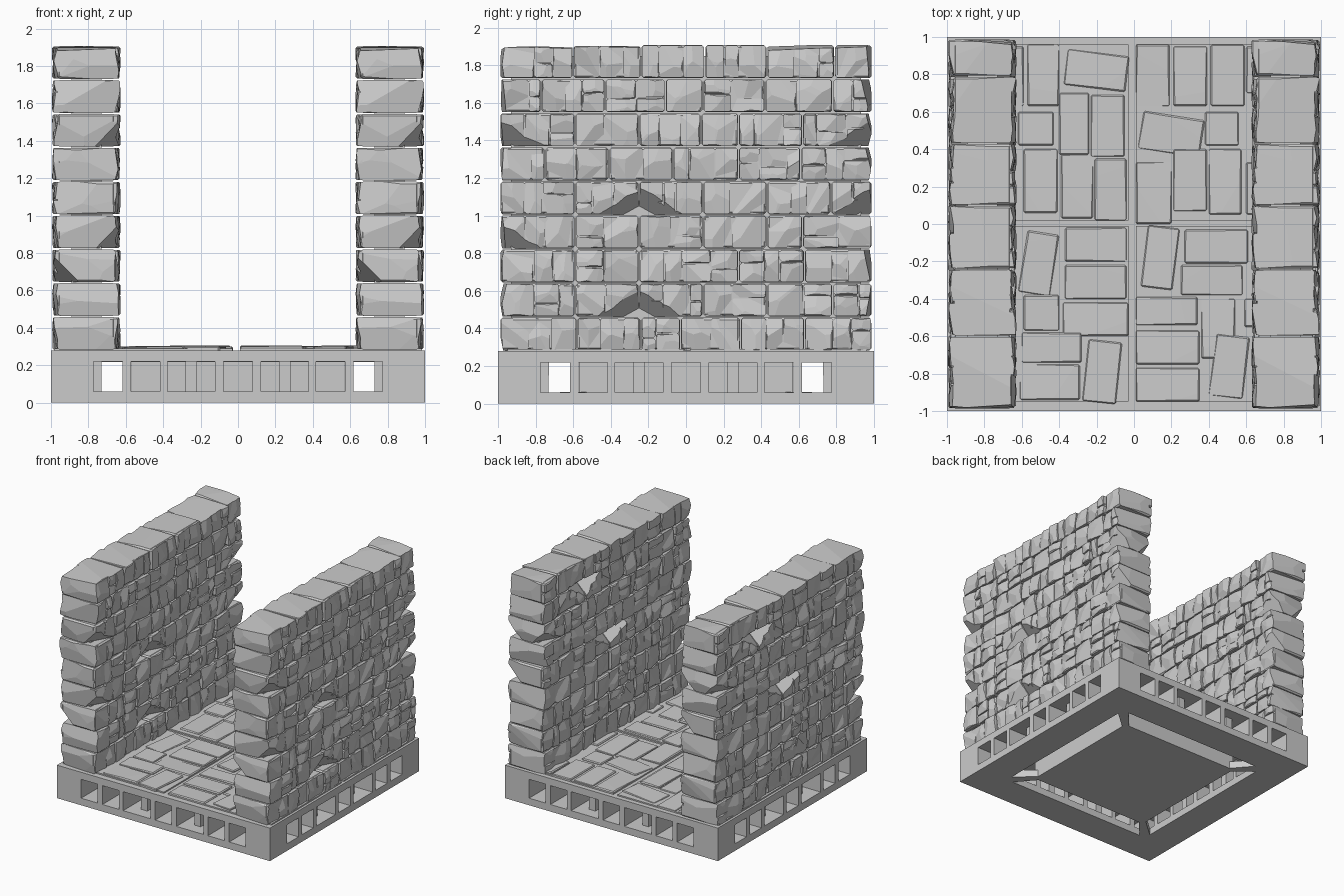
import bpy, bmesh, random
from math import radians, pi
from mathutils import Vector, Matrix

if "Cube" in bpy.data.objects:
    bpy.data.objects.remove(bpy.data.objects["Cube"])

random.seed(11)
R = random.uniform


def make_object(name, bm, loc=(0, 0, 0)):
    me = bpy.data.meshes.new(name)
    bmesh.ops.recalc_face_normals(bm, faces=bm.faces[:])
    bm.to_mesh(me)
    bm.free()
    ob = bpy.data.objects.new(name, me)
    ob.location = loc
    bpy.context.collection.objects.link(ob)
    return ob


def add_box(bm, lo, hi, mat=Matrix()):
    lo, hi = Vector(lo), Vector(hi)
    m = mat @ Matrix.Translation((lo + hi) / 2) @ Matrix.Diagonal((*(hi - lo), 1))
    bmesh.ops.create_cube(bm, size=1, matrix=m)


def add_stone(target, lo, hi, bevel, cuts=(), mat=Matrix()):
    """Bevelled box chiselled by planes (point, normal), added to target."""
    bm = bmesh.new()
    add_box(bm, lo, hi)
    bmesh.ops.bevel(bm, geom=bm.edges[:], offset=bevel, segments=1, affect='EDGES')
    for co, no in cuts:
        bmesh.ops.bisect_plane(bm, geom=bm.verts[:] + bm.edges[:] + bm.faces[:], dist=1e-5,
                               plane_co=co, plane_no=no, clear_outer=True)
        rim = [e for e in bm.edges if e.is_boundary]
        if rim:
            bmesh.ops.holes_fill(bm, edges=rim, sides=0)
    if bm.faces:
        bm.transform(mat)
        me = bpy.data.meshes.new("tmp")
        bm.to_mesh(me)
        target.from_mesh(me)
        bpy.data.meshes.remove(me)
    bm.free()


# Base with ring channel underneath and side openings
bm = bmesh.new()
add_box(bm, (-1, -1, 0), (1, 1, 0.28))
base = make_object("base", bm)
openings = [(-.695, .155), (-.495, .155), (-.25, .255), (0, .155),
            (.25, .255), (.495, .155), (.695, .155)]
cut = bmesh.new()
posts = bmesh.new()
for i in range(4):
    rot = Matrix.Rotation(i * pi / 2, 4, 'Z')
    # underside slot, leaving diagonal ribs at the corners
    quad = [cut.verts.new(rot @ Vector(p)) for p in
            ((.57, -.53, -.1), (.73, -.67, -.1), (.73, .67, -.1), (.57, .53, -.1))]
    face = cut.faces.new(quad)
    ext = bmesh.ops.extrude_face_region(cut, geom=[face])
    for v in ext['geom']:
        if isinstance(v, bmesh.types.BMVert):
            v.co.z = .15
    add_box(cut, (.57, -.728, .061), (.729, .728, .219), rot)
    for c, w in openings:
        add_box(cut, (.65, c - w / 2, .06), (1.1, c + w / 2, .22), rot)
    for c in (-.25, .25):
        add_box(posts, (.74, c - .03, .05), (.9, c + .03, .23), rot)
cutter = make_object("base_cutter", cut)
cutter.hide_render = True
mod = base.modifiers.new("openings", 'BOOLEAN')
mod.operation, mod.solver, mod.use_self = 'DIFFERENCE', 'EXACT', True
mod.object = cutter
bpy.context.view_layer.objects.active = base
bpy.ops.object.modifier_apply(modifier=mod.name)
bpy.data.objects.remove(cutter)
make_object("opening_posts", posts)

# Four thin floor panels, with narrow joints between them
bm = bmesh.new()
for x0, x1 in ((-.98, -.03), (.01, .98)):
    for y0, y1 in ((-.95, -.01), (.02, .96)):
        add_box(bm, (x0, y0, .27), (x1, y1, .291))
make_object("floor_panels", bm)

# Paving stones: x0, x1, y0, y1
back_paving = [
    (-.57, -.40, .63, .96), (-.62, -.43, .42, .60), (-.40, -.24, .37, .70),
    (-.23, -.05, .36, .69), (-.59, -.41, .06, .40), (-.39, -.22, .03, .37),
    (-.21, -.04, .02, .35), (-.66, -.59, .63, .95), (.01, .19, .63, .96),
    (.21, .39, .63, .95), (.41, .59, .63, .96), (.38, .56, .42, .60),
    (.01, .20, .0, .33), (.21, .39, .07, .40), (.40, .575, .05, .40),
    (.60, .66, .05, .33), (.60, .66, .70, .95)]
front_paving = [
    (-.37, -.04, -.20, -.02), (-.37, -.04, -.40, -.22), (-.59, -.40, -.57, -.38),
    (-.38, -.03, -.60, -.42), (-.60, -.28, -.74, -.58), (-.61, -.29, -.94, -.75),
    (.27, .61, -.21, -.03), (.25, .58, -.38, -.22), (.01, .34, -.54, -.39),
    (.36, .54, -.72, -.40), (.01, .35, -.75, -.57), (.01, .35, -.95, -.77),
    (.59, .66, -.55, -.40)]
# Crooked paving stones: centre x, y, width, depth, turn
crooked = [(-.20, .82, .33, .19, -7), (.20, .48, .33, .20, -9), (-.51, -.21, .17, .33, -9),
           (-.17, -.79, .18, .33, -6), (.14, -.18, .17, .33, -7), (.51, -.76, .18, .33, -7)]
paving = [((a + b) / 2, (c + d) / 2, b - a, d - c, 0)
          for a, b, c, d in back_paving + front_paving] + crooked
bm = bmesh.new()
for x, y, w, d, turn in paving:
    top = R(.300, .306)
    tilt = [((0, 0, top - .002), (R(-.03, .03), R(-.03, .03), 1))]
    m = Matrix.Translation((x, y, 0)) @ Matrix.Rotation(radians(turn), 4, 'Z')
    add_stone(bm, (-w / 2, -d / 2, .26), (w / 2, d / 2, top), .008, tilt, m)
make_object("paving_stones", bm)

# Wall courses from the bottom up: joint positions along y
END = .99
courses = [
    (-.58, -.24, -.03, .29, .63), (-.59, -.25, .09, .43, .78), (-.59, -.25, .28, .63),
    (-.59, -.25, .09, .43, .62), (-.59, -.25, .09, .43, .77), (-.75, -.41, -.07, .28, .61),
    (-.59, -.25, .08, .28, .62), (-.77, -.43, -.11, .09, .42, .78),
    (-.60, -.24, .10, .43, .79)]
# Broken corners: course, y of corner, wall side, lower or upper edge
chips = [(6, -END, 1, -1), (6, END, 1, -1), (4, -.25, 1, -1), (4, END, 1, -1),
         (3, -END, 1, -1), (1, -.25, 1, -1),
         (7, .42, -1, 1), (6, END, -1, -1), (4, .09, -1, 1), (2, -END, -1, -1)]
PITCH, HALF = .181, .184


def split(y0, y1, z0, z1):
    """Break a block face into a few smaller stones."""
    if y1 - y0 > .2:
        m = y0 + (y1 - y0) * R(.3, .7)
        return split(y0, m, z0, z1) + split(m, y1, z0, z1)
    if random.random() < .3:
        m = z0 + (z1 - z0) * R(.35, .65)
        return [(y0, y1, z0, m), (y0, y1, m, z1)]
    return [(y0, y1, z0, z1)]


wall = bmesh.new()
add_box(wall, (-.08, -.93, .27), (.08, .93, 1.85))
for i, joints in enumerate(courses):
    ys = (-END, *joints, END)
    z0 = .28 + i * PITCH
    z1 = z0 + PITCH
    for y0, y1 in zip(ys, ys[1:]):
        cuts = []
        for row, cy, sx, sz in chips:
            if row == i and min(abs(cy - y0), abs(cy - y1)) < .01:
                n = Vector((sx, .55 if cy > (y0 + y1) / 2 else -.55, sz)).normalized()
                cuts.append((Vector((sx * HALF, cy, z1 if sz > 0 else z0)) - n * .1, n))
        # worn wall ends and worn top edge
        for y in (y0, y1):
            if abs(y) == END:
                s = 1 if y > 0 else -1
                for k in range(3):
                    cuts.append(((R(-.1, .1), y, R(z0 + .05, z1 - .05)),
                                 (R(-.12, .12), s, R(-.25, .25))))
        if i == 8:
            for k in range(2):
                cuts.append(((R(-.08, .08), R(y0, y1), z1 - .003),
                             (R(-.08, .08), R(-.06, .06), 1)))
        g = .003
        add_stone(wall, (-.155, y0 + g, z0 + g), (.155, y1 - g, z1 - g), .012, cuts)
        # chiselled facing stones on both sides
        for s in (-1, 1):
            for a, b, c, d in split(y0 + g, y1 - g, z0 + g, z1 - g):
                f = s * (HALF - R(0, .012))
                own = list(cuts)
                for k in range(5):
                    own.append(((f, a + (b - a) * R(.25, .75), c + (d - c) * R(.25, .75)),
                                (s, R(-.28, .28), R(-.28, .28))))
                q = .0025
                add_stone(wall, (min(s * .1, f), a + q, c + q), (max(s * .1, f), b - q, d - q),
                          .008, own)
right = make_object("right_wall", wall, (.811, 0, 0))

# Left wall repeats the right one
left = bpy.data.objects.new("left_wall", right.data)
left.location = (-.811, 0, 0)
bpy.context.collection.objects.link(left)
